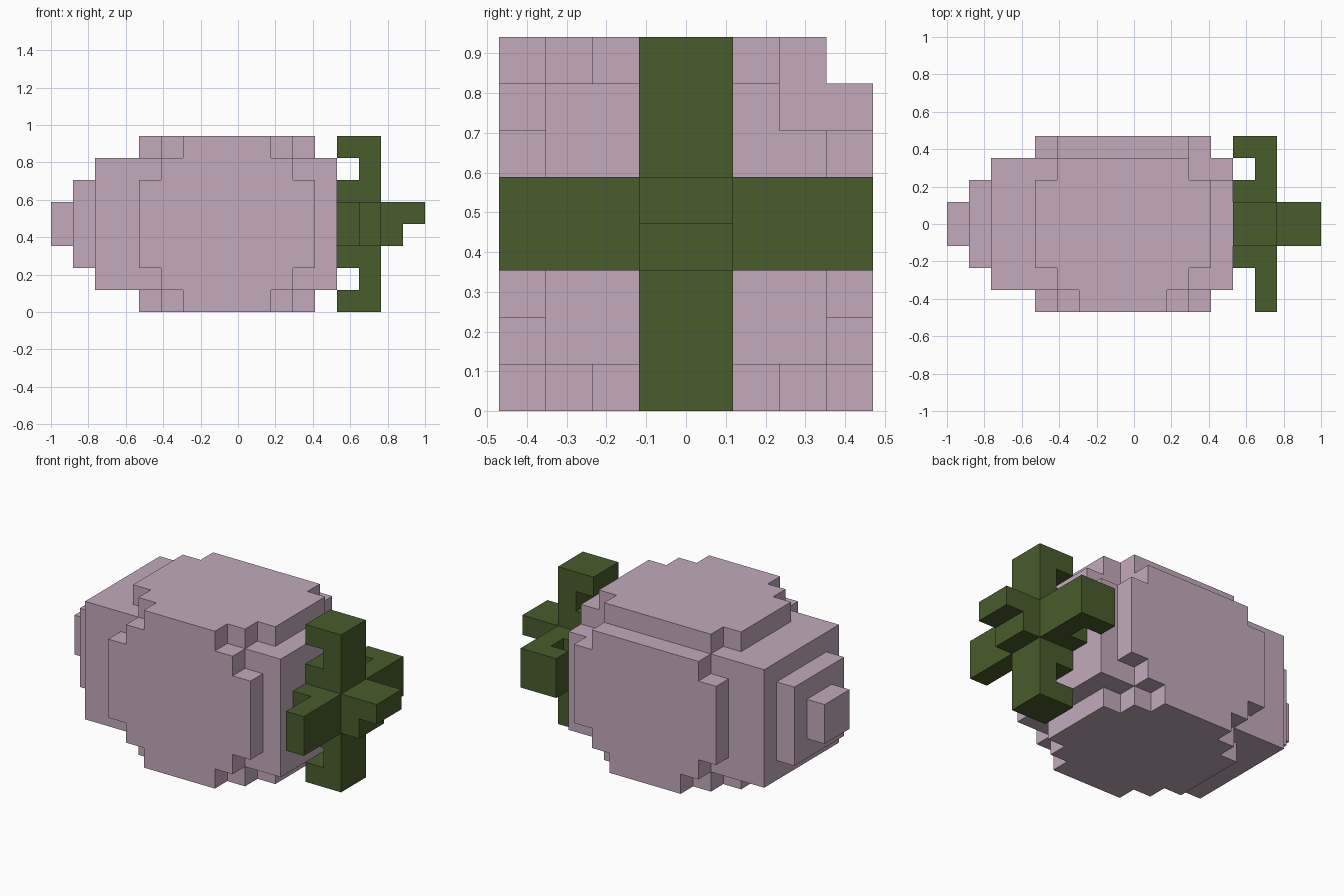
import bpy, bmesh
from mathutils import Vector

if "Cube" in bpy.data.objects:
    bpy.data.objects.remove(bpy.data.objects["Cube"])

U = 2 / 17                       # edge length of one block
OFF = Vector((8.5, 4.0, 0.0))    # grid origin offset, in blocks


def material(name, rgb):
    m = bpy.data.materials.new(name)
    m.diffuse_color = (*rgb, 1)
    m.use_nodes = True
    m.node_tree.nodes["Principled BSDF"].inputs["Base Color"].default_value = m.diffuse_color
    return m


def cells(x0, x1, y0, y1, z0, z1):
    return {(x, y, z) for x in range(x0, x1) for y in range(y0, y1) for z in range(z0, z1)}


def block_object(name, solid, mat):
    """Skin a set of grid cells and merge the flat areas."""
    bm = bmesh.new()
    for c in solid:
        for axis in range(3):
            for side in (0, 1):
                n = list(c)
                n[axis] += 2 * side - 1
                if tuple(n) in solid:
                    continue
                a, b = (axis + 1) % 3, (axis + 2) % 3
                verts = []
                for da, db in ((0, 0), (1, 0), (1, 1), (0, 1)):
                    p = Vector(c)
                    p[axis] += side
                    p[a] += da
                    p[b] += db
                    verts.append(bm.verts.new((p - OFF) * U))
                bm.faces.new(verts if side else verts[::-1])
    bmesh.ops.remove_doubles(bm, verts=bm.verts, dist=1e-4)
    bmesh.ops.dissolve_limit(bm, angle_limit=0.01, verts=bm.verts, edges=bm.edges)
    me = bpy.data.meshes.new(name)
    bm.to_mesh(me)
    bm.free()
    me.materials.append(mat)
    ob = bpy.data.objects.new(name, me)
    bpy.context.collection.objects.link(ob)


pink = material("dusty_pink", (0.546, 0.402, 0.503))
green = material("leaf_green", (0.065, 0.107, 0.025))

# Fruit: core with a stepped pointed end
fruit = cells(2, 13, 1, 7, 1, 7) | cells(1, 2, 2, 6, 2, 6) | cells(0, 1, 3, 5, 3, 5)

# Stepped plates on the four long sides
for inset in range(3):
    x0, x1, lo, hi = 4 + inset, 12 - inset, 2 - inset, 6 + inset
    for level in (0, 7):
        fruit |= cells(x0, x1, level, level + 1, lo, hi)
        fruit |= cells(x0, x1, lo, hi, level, level + 1)

# Open upper back edge and the small nick beside it
fruit -= cells(4, 12, 7, 8, 7, 8)
fruit -= cells(11, 13, 6, 7, 6, 7)
block_object("fruit_body", fruit, pink)

# Leaf crown: a cross with curled tips (none on the front leaf)
crown = cells(14, 15, 3, 5, 0, 8) | cells(14, 15, 0, 8, 3, 5)
crown |= cells(13, 14, 3, 5, 2, 6) | cells(13, 14, 2, 6, 3, 5)
crown |= cells(13, 14, 3, 5, 0, 1) | cells(13, 14, 3, 5, 7, 8) | cells(13, 14, 7, 8, 3, 5)
# Stem with a notched end
crown |= cells(15, 16, 3, 5, 3, 5) | cells(16, 17, 3, 5, 4, 5)
block_object("leaf_crown", crown, green)
